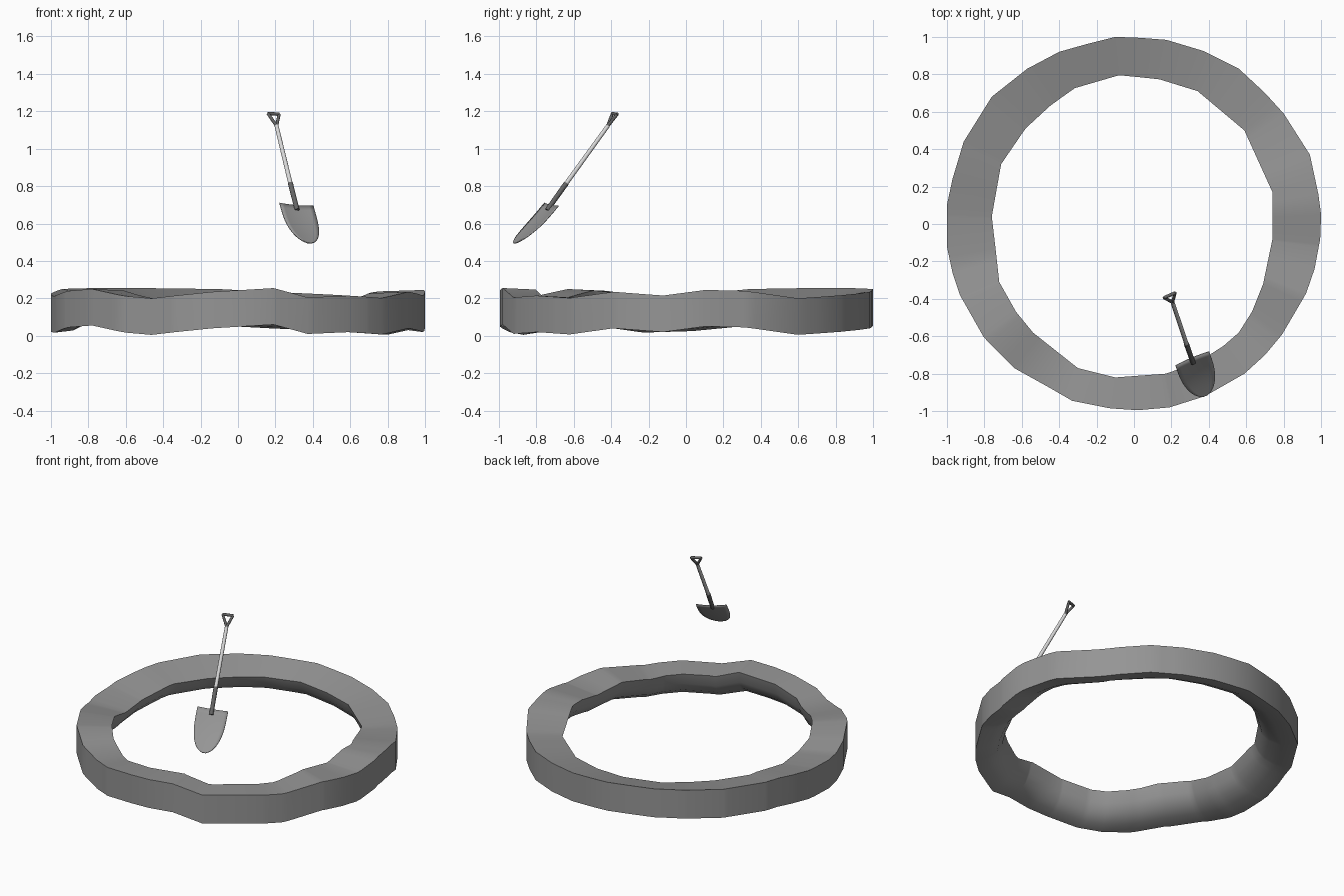
import bpy, bmesh, math
from mathutils import Vector

if "Cube" in bpy.data.objects:
    bpy.data.objects.remove(bpy.data.objects["Cube"])


def material(name, v):
    m = bpy.data.materials.new(name)
    m.diffuse_color = (v, v, v, 1)
    m.use_nodes = True
    m.node_tree.nodes["Principled BSDF"].inputs["Base Color"].default_value = m.diffuse_color
    return m


GREY = material("mid grey", 0.30)
LIGHT = material("light grey", 0.68)
DARK = material("dark grey", 0.13)


def finish(name, bm, mat, angle):
    bmesh.ops.recalc_face_normals(bm, faces=bm.faces)
    me = bpy.data.meshes.new(name)
    bm.to_mesh(me)
    bm.free()
    ob = bpy.data.objects.new(name, me)
    bpy.context.collection.objects.link(ob)
    me.materials.append(mat)
    bpy.ops.object.select_all(action='DESELECT')
    ob.select_set(True)
    bpy.context.view_layer.objects.active = ob
    bpy.ops.object.shade_smooth_by_angle(angle=math.radians(angle))
    return ob


# Ring outlines, clockwise from the back
OUTER = [(-.1, 1), (.03, .995), (.17, .985), (.37, .925), (.56, .83), (.7, .7), (.8, .59),
         (.94, .37), (.985, .16), (1, .05), (.995, -.08), (.965, -.24), (.92, -.37),
         (.8, -.58), (.7, -.7), (.59, -.8), (.38, -.92), (.19, -.98), (.02, -.995),
         (-.13, -.985), (-.33, -.945), (-.46, -.87), (-.64, -.77), (-.8, -.61), (-.93, -.38),
         (-.97, -.26), (-1, -.12), (-1, .1), (-.97, .24), (-.91, .44), (-.76, .68),
         (-.57, .83), (-.4, .92), (-.24, .965)]
INNER = [(-.08, .795), (.13, .775), (.34, .71), (.59, .5), (.74, .17), (.74, -.08),
         (.69, -.32), (.63, -.47), (.56, -.58), (.48, -.65), (.34, -.74), (.17, -.8),
         (-.1, -.82), (-.3, -.77), (-.54, -.58), (-.63, -.47), (-.72, -.31), (-.74, -.13),
         (-.76, .04), (-.71, .32), (-.58, .51), (-.45, .63), (-.32, .725)]
# Wavy top height by angle in degrees
HEIGHT = [(6, .245), (18, .24), (37, .2), (60, .22), (80, .235), (96, .25), (120, .255),
          (140, .255), (160, .25), (178, .22), (193, .212), (205, .24), (219, .25),
          (233, .212), (242, .2), (262, .235), (281, .255), (292, .205), (307, .215),
          (321, .202), (337, .235), (353, .215)]


def ang(p):
    return math.degrees(math.atan2(p[1], p[0])) % 360


def outline_at(points, a):
    """Point where a ray at angle a meets the closed outline."""
    d = Vector((math.cos(math.radians(a)), math.sin(math.radians(a))))
    best = None
    for i, p in enumerate(points):
        p, q = Vector(p), Vector(points[(i + 1) % len(points)])
        e = q - p
        den = d.cross(e)
        if abs(den) < 1e-9:
            continue
        r, t = p.cross(e) / den, p.cross(d) / den
        if r > 0 and -1e-4 <= t <= 1.0001:
            best = d * r
    return best


def height_at(a):
    keys = [(HEIGHT[-1][0] - 360, HEIGHT[-1][1])] + HEIGHT + [(HEIGHT[0][0] + 360, HEIGHT[0][1])]
    for (a0, h0), (a1, h1) in zip(keys, keys[1:]):
        if a0 <= a <= a1:
            return h0 + (h1 - h0) * (a - a0) / (a1 - a0)


# Uneven rim: upright outside, underside curving up to the inner lip
UNDER = [(.9, .6), (.72, .3), (.4, .07)]  # (share inwards, share of lip height)
angles = []
for a in sorted([ang(p) for p in OUTER + INNER] + [k[0] for k in HEIGHT]):
    if not angles or a - angles[-1] > 0.8:
        angles.append(a)
bm = bmesh.new()
sections = []
for a in angles:
    o, i, top_z = outline_at(OUTER, a), outline_at(INNER, a), height_at(a)
    low = top_z - .195
    lip = top_z - .008 - .045 * max(0, math.cos(math.radians(a - 125)))
    profile = [(o, low), (o, top_z), (i, lip)]
    profile += [(o.lerp(i, s), low + (lip - low) * h) for s, h in UNDER]
    sections.append([bm.verts.new((p.x, p.y, z)) for p, z in profile])
for s, n in zip(sections, sections[1:] + sections[:1]):
    for k in range(len(s)):
        j = (k + 1) % len(s)
        bm.faces.new((s[k], n[k], n[j], s[j]))
finish("round_rim", bm, GREY, 42)


# Rods of the shovel
def rod(name, a, b, r0, r1, mat):
    a, b = Vector(a), Vector(b)
    bm = bmesh.new()
    bmesh.ops.create_cone(bm, cap_ends=True, segments=12, radius1=r0, radius2=r1,
                          depth=(b - a).length)
    rot = Vector((0, 0, 1)).rotation_difference((b - a).normalized())
    for v in bm.verts:
        v.co = rot @ v.co + (a + b) / 2
    return finish(name, bm, mat, 40)


neck = (.206, -.418, 1.122)
joint = (.28, -.64, .815)
left, right = (.16, -.394, 1.188), (.22, -.368, 1.184)
rod("shovel_shaft", neck, joint, .011, .012, LIGHT)
rod("shovel_socket", joint, (.316, -.742, .672), .014, .013, DARK)
rod("grip_bar", left, right, .009, .009, DARK)
for side, end in (("left", left), ("right", right)):
    rod("grip_strut_" + side, neck, end, .009, .008, DARK)

# Dished shovel blade, rounded towards the tip
top, tip = Vector((.31, -.715, .697)), Vector((.382, -.918, .495))
across = Vector((.92, .38, -.077)).normalized()
front = (tip - top).cross(across).normalized()
bm = bmesh.new()
ROWS, COLS = 14, 8
grid = []
for r in range(ROWS + 1):
    t = math.sin(math.pi / 2 * r / ROWS)
    half = .098 * max(.02, 1 - max(0, (t - .2) / .8) ** 2.3) ** .5
    row = []
    for c in range(COLS + 1):
        u = 2 * c / COLS - 1
        dish = .007 * (u * half / .098) ** 2 - .01 * math.sin(math.pi * t)
        row.append(bm.verts.new(top.lerp(tip, t) + across * u * half + front * dish))
    grid.append(row)
for r in range(ROWS):
    for c in range(COLS):
        bm.faces.new((grid[r][c], grid[r][c + 1], grid[r + 1][c + 1], grid[r + 1][c]))
blade = finish("shovel_blade", bm, GREY, 40)
solid = blade.modifiers.new("thickness", 'SOLIDIFY')
solid.thickness = .005
solid.offset = 0
